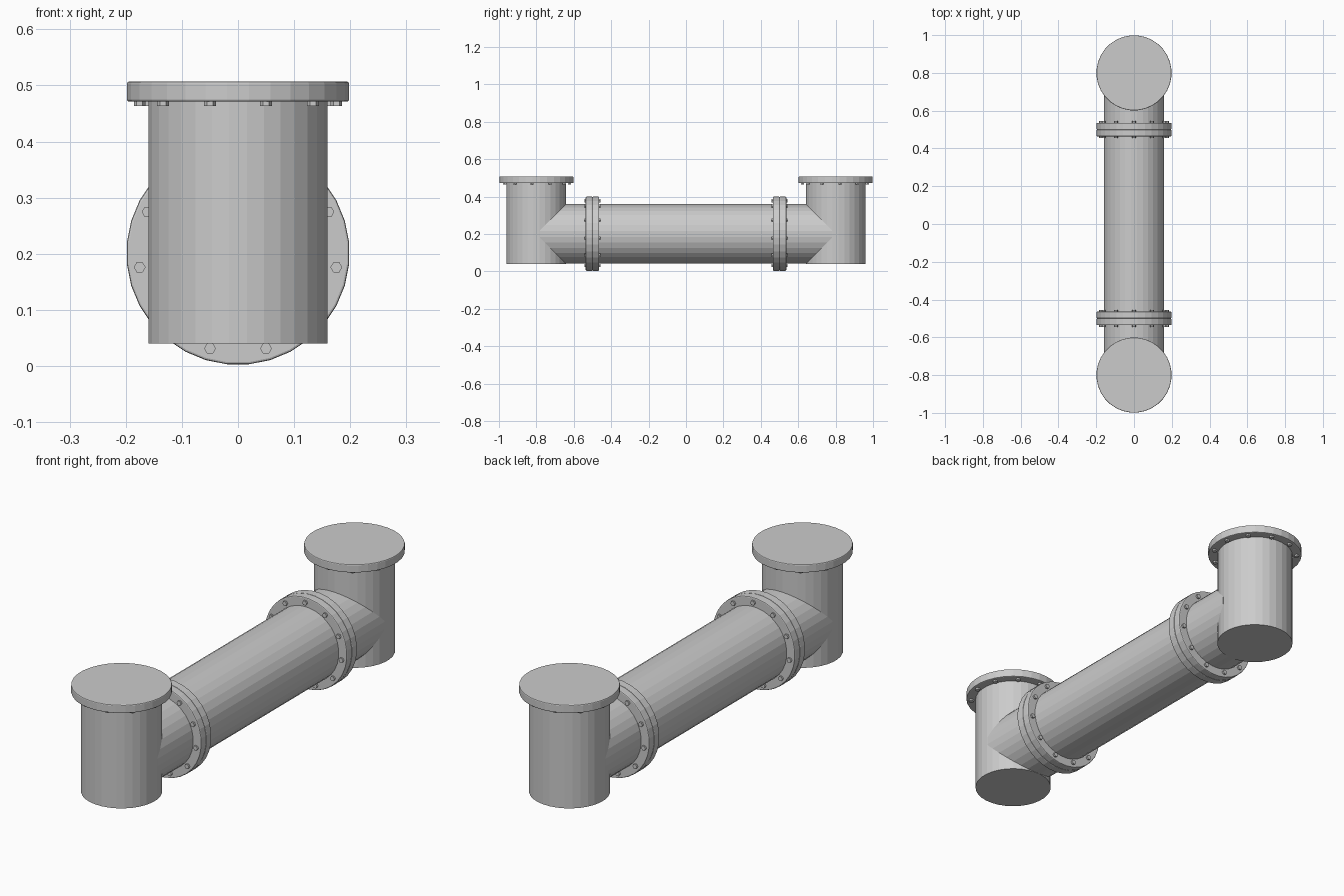
import bpy, bmesh
from math import radians, pi
from mathutils import Matrix, Vector

SIDES = 32
PIPE_R, FLANGE_R, FLANGE_T = 0.16, 0.199, 0.036
BOLT_R, BOLT_H, BOLT_RING, BOLTS = 0.0105, 0.008, 0.177, 11
AXIS_Z, TOP_Z, RISER_Y, JOINT_Y = 0.2, 0.507, 0.8, 0.5

if "Cube" in bpy.data.objects:
    bpy.data.objects.remove(bpy.data.objects["Cube"])


def cylinder(bm, radius, z0, z1, sides, centre=(0, 0)):
    """Add a capped cylinder along z to bm."""
    place = Matrix.Translation((*centre, (z0 + z1) / 2)) @ Matrix.Rotation(pi / sides, 4, "Z")
    return bmesh.ops.create_cone(bm, cap_ends=True, segments=sides, radius1=radius,
                                 radius2=radius, depth=z1 - z0, matrix=place)["verts"]


def finish(bm, name, matrix):
    mesh = bpy.data.meshes.new(name)
    bm.to_mesh(mesh)
    bm.free()
    obj = bpy.data.objects.new(name, mesh)
    obj.matrix_world = matrix
    bpy.context.collection.objects.link(obj)
    return obj


def pipe(name, length, matrix):
    bm = bmesh.new()
    cylinder(bm, PIPE_R, 0, length, SIDES)
    return finish(bm, name, matrix)


def flange(name, matrix):
    """Disc with softened rims; mating face on z = 0, body and bolts below it."""
    bm = bmesh.new()
    cylinder(bm, FLANGE_R, -FLANGE_T, 0, SIDES)
    rims = [e for e in bm.edges if abs(e.verts[0].co.z - e.verts[1].co.z) < 1e-5]
    bmesh.ops.bevel(bm, geom=rims, offset=0.004, segments=2, profile=0.5, affect="EDGES")
    finish(bm, name, matrix)


def bolts(name, matrix):
    """Ring of hex heads under a flange, the first one on local +y."""
    bm = bmesh.new()
    for i in range(BOLTS):
        spot = Matrix.Rotation(2 * pi * i / BOLTS, 3, "Z") @ Vector((0, BOLT_RING, 0))
        cylinder(bm, BOLT_R, -FLANGE_T - BOLT_H, -FLANGE_T + 0.002, 6, spot.xy)
    finish(bm, name, matrix)


# Horizontal run, its ends buried in the two risers
along_y = Matrix.Rotation(radians(-90), 4, "X")
pipe("main_pipe", 1.56, Matrix.Translation((0, -0.78, AXIS_Z)) @ along_y)

for end, turn in (("front", 0), ("back", pi)):
    half = Matrix.Rotation(turn, 4, "Z")

    # Vertical riser with its closing flange
    pipe(end + "_riser", TOP_Z - 0.01 - 0.04,
         half @ Matrix.Translation((0, -RISER_Y, 0.04)))
    top = half @ Matrix.Translation((0, -RISER_Y, TOP_Z))
    flange(end + "_top_flange", top)
    bolts(end + "_top_bolts", top)

    # Pair of flanges joining the run to the riser branch
    joint = half @ Matrix.Translation((0, -JOINT_Y, AXIS_Z + 0.001))
    for side, angle, spin in (("outer", -90, pi), ("inner", 90, 0)):
        face = joint @ Matrix.Rotation(radians(angle), 4, "X") @ Matrix.Rotation(spin, 4, "Z")
        flange(f"{end}_{side}_joint_flange", face)
        bolts(f"{end}_{side}_joint_bolts", face)
